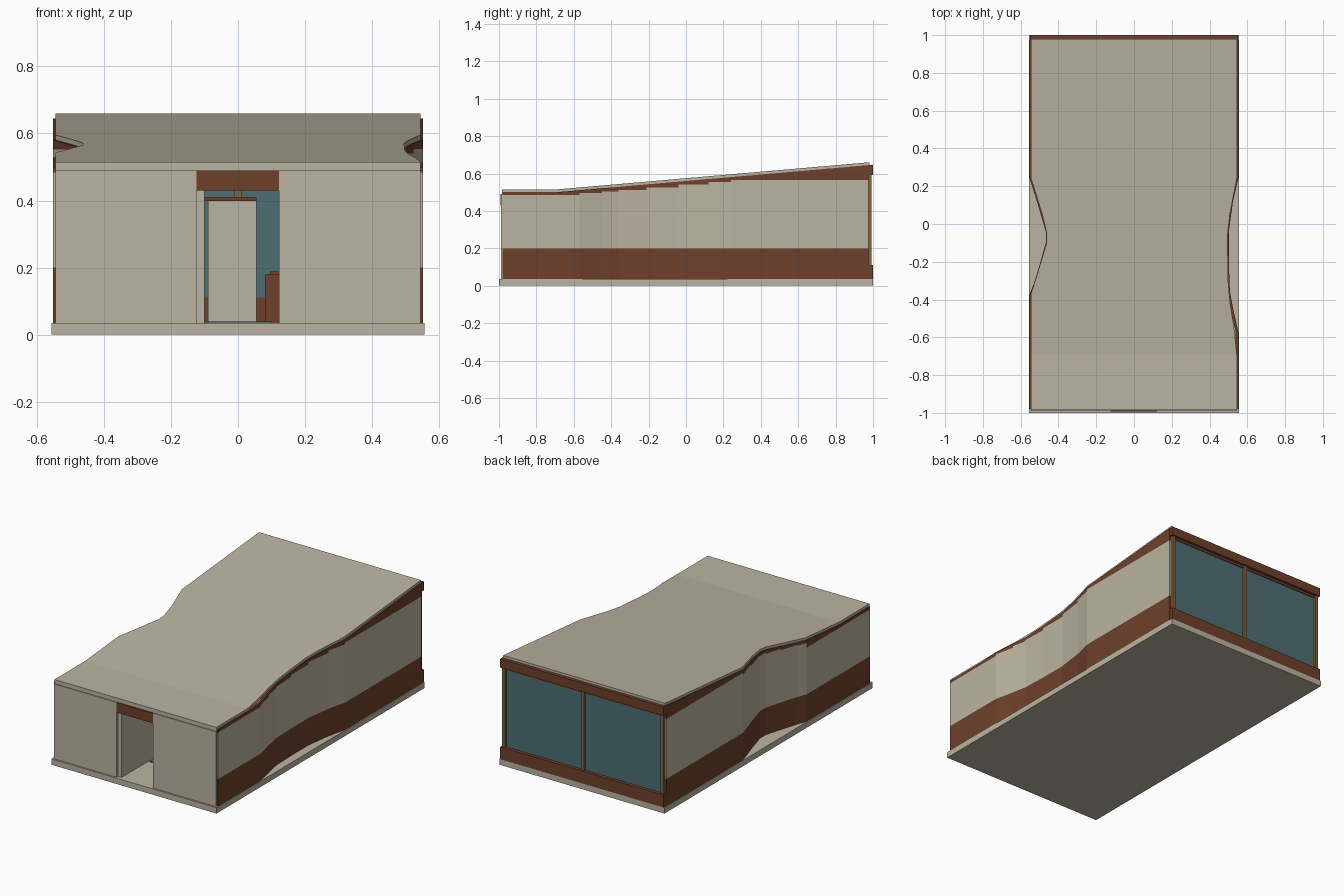
import bpy, bmesh

if "Cube" in bpy.data.objects:
    bpy.data.objects.remove(bpy.data.objects["Cube"])


def material(name, rgb):
    m = bpy.data.materials.new(name)
    m.diffuse_color = (*rgb, 1)
    m.use_nodes = True
    m.node_tree.nodes["Principled BSDF"].inputs["Base Color"].default_value = m.diffuse_color
    return m


BEIGE = material("beige plaster", (0.50, 0.455, 0.36))
BROWN = material("brown timber", (0.155, 0.051, 0.024))
TEAL = material("teal glass", (0.075, 0.155, 0.165))
TAN = material("tan frame", (0.22, 0.13, 0.055))


def finish(bm, name, mats):
    bmesh.ops.recalc_face_normals(bm, faces=bm.faces)
    me = bpy.data.meshes.new(name)
    bm.to_mesh(me)
    bm.free()
    for m in mats:
        me.materials.append(m)
    ob = bpy.data.objects.new(name, me)
    bpy.context.collection.objects.link(ob)
    return ob


def hexa(bm, bottom, top, mat=0):
    """Closed block between two matching quads."""
    b = [bm.verts.new(p) for p in bottom]
    t = [bm.verts.new(p) for p in top]
    faces = [bm.faces.new(b), bm.faces.new(t)]
    for i in range(4):
        j = (i + 1) % 4
        faces.append(bm.faces.new((b[i], b[j], t[j], t[i])))
    for f in faces:
        f.material_index = mat


def box(name, x, y, z, mat):
    bm = bmesh.new()
    q = [(x[0], y[0]), (x[1], y[0]), (x[1], y[1]), (x[0], y[1])]
    hexa(bm, [(*p, z[0]) for p in q], [(*p, z[1]) for p in q])
    return finish(bm, name, [mat])


def under(y):
    """Height of the roof underside: level at the front, then rising."""
    return 0.50 + max(0, y + 0.69) * 0.0868


# Side wall plans as (y, distance from centre)
RIGHT = [(-0.98, 0.552), (-0.69, 0.552), (-0.57, 0.552), (-0.45, 0.525),
         (-0.36, 0.508), (-0.21, 0.502), (-0.04, 0.502), (0.12, 0.524),
         (0.24, 0.552), (0.975, 0.552)]
LEFT = [(-0.98, 0.552), (-0.69, 0.552), (-0.37, 0.552), (-0.31, 0.528),
        (-0.20, 0.495), (-0.10, 0.467), (-0.04, 0.467), (0.10, 0.508),
        (0.24, 0.552), (0.975, 0.552)]


def side_wall(name, plan, s):
    """Base band, plaster with stepped top, and fascia following the roof."""
    bm = bmesh.new()
    for (y0, x0), (y1, x1) in zip(plan, plan[1:]):
        q = [(s * x0, y0), (s * x1, y1), (s * (x1 - 0.014), y1), (s * (x0 - 0.014), y0)]
        step = under(y0) - 0.016
        for lo, hi, mat in ((0.035, 0.2, 1), (0.2, step, 0)):
            hexa(bm, [(*p, lo) for p in q], [(*p, hi) for p in q], mat)
        hexa(bm, [(*p, step) for p in q], [(*p, under(p[1])) for p in q], 1)
    return finish(bm, name, [BEIGE, BROWN])


side_wall("right_wall", RIGHT, 1)
side_wall("left_wall", LEFT, -1)

# Roof sheet, cut into strips at every bend of either side
R_EDGE = [(-0.985, 0.544), (-0.69, 0.544), (-0.55, 0.530), (-0.43, 0.510),
          (-0.30, 0.498), (-0.06, 0.495), (0.05, 0.507), (0.24, 0.544), (0.98, 0.544)]
L_EDGE = [(-0.985, 0.545), (-0.69, 0.545), (-0.37, 0.545), (-0.29, 0.520),
          (-0.10, 0.462), (-0.05, 0.462), (0.05, 0.485), (0.24, 0.545), (0.98, 0.545)]


def edge_x(edge, y):
    for (y0, x0), (y1, x1) in zip(edge, edge[1:]):
        if y <= y1:
            return x0 + (x1 - x0) * (y - y0) / (y1 - y0)
    return edge[-1][1]


bm = bmesh.new()
rings = []
for y in sorted({p[0] for p in R_EDGE + L_EDGE}):
    l, r, z = -edge_x(L_EDGE, y), edge_x(R_EDGE, y), under(y)
    rings.append([bm.verts.new(p) for p in
                  ((l, y, z), (r, y, z), (r, y, z + 0.015), (l, y, z + 0.015))])
for a, b in zip(rings, rings[1:]):
    for i in range(4):
        j = (i + 1) % 4
        bm.faces.new((a[i], a[j], b[j], b[i]))
bm.faces.new(rings[0])
bm.faces.new(rings[-1])
finish(bm, "roof", [BEIGE])

# Floor slab
box("floor_slab", (-0.556, 0.556), (-1, 1), (0, 0.035), BEIGE)

# Front wall around the doorway
box("front_wall_left", (-0.544, -0.124), (-0.99, -0.975), (0.035, 0.49), BEIGE)
box("front_wall_right", (0.122, 0.544), (-0.99, -0.975), (0.035, 0.49), BEIGE)
box("door_lintel", (-0.124, 0.122), (-0.992, -0.975), (0.43, 0.49), BROWN)
box("front_roof_edge", (-0.544, 0.544), (-0.985, -0.97), (0.49, 0.505), BEIGE)

# Glazed back wall with timber rails and slim posts
box("back_sill", (-0.55, 0.55), (0.975, 1.0), (0.035, 0.11), BROWN)
box("back_header", (-0.55, 0.55), (0.975, 1.0), (0.592, 0.645), BROWN)
box("back_glass", (-0.54, 0.54), (0.972, 0.98), (0.11, 0.592), TEAL)
box("glass_top_rail", (-0.54, 0.54), (0.965, 0.985), (0.578, 0.592), BROWN)
for x in (-0.532, 0, 0.532):
    box("window_post", (x - 0.01, x + 0.01), (0.965, 0.992), (0.11, 0.592), TAN)

# Interior seen through the doorway
box("hall_wall", (-0.124, -0.10), (-0.975, -0.50), (0.035, 0.43), BEIGE)
box("inner_partition", (-0.09, 0.055), (0.0, 0.02), (0.035, 0.398), BEIGE)
box("partition_cap", (-0.10, 0.055), (-0.005, 0.025), (0.398, 0.41), BROWN)
box("rug", (-0.09, 0.10), (-0.72, -0.50), (0.035, 0.039), TEAL)
box("cabinet", (0.08, 0.20), (0.10, 0.25), (0.035, 0.18), BROWN)
box("cabinet_top", (0.095, 0.21), (0.09, 0.26), (0.18, 0.188), BROWN)
